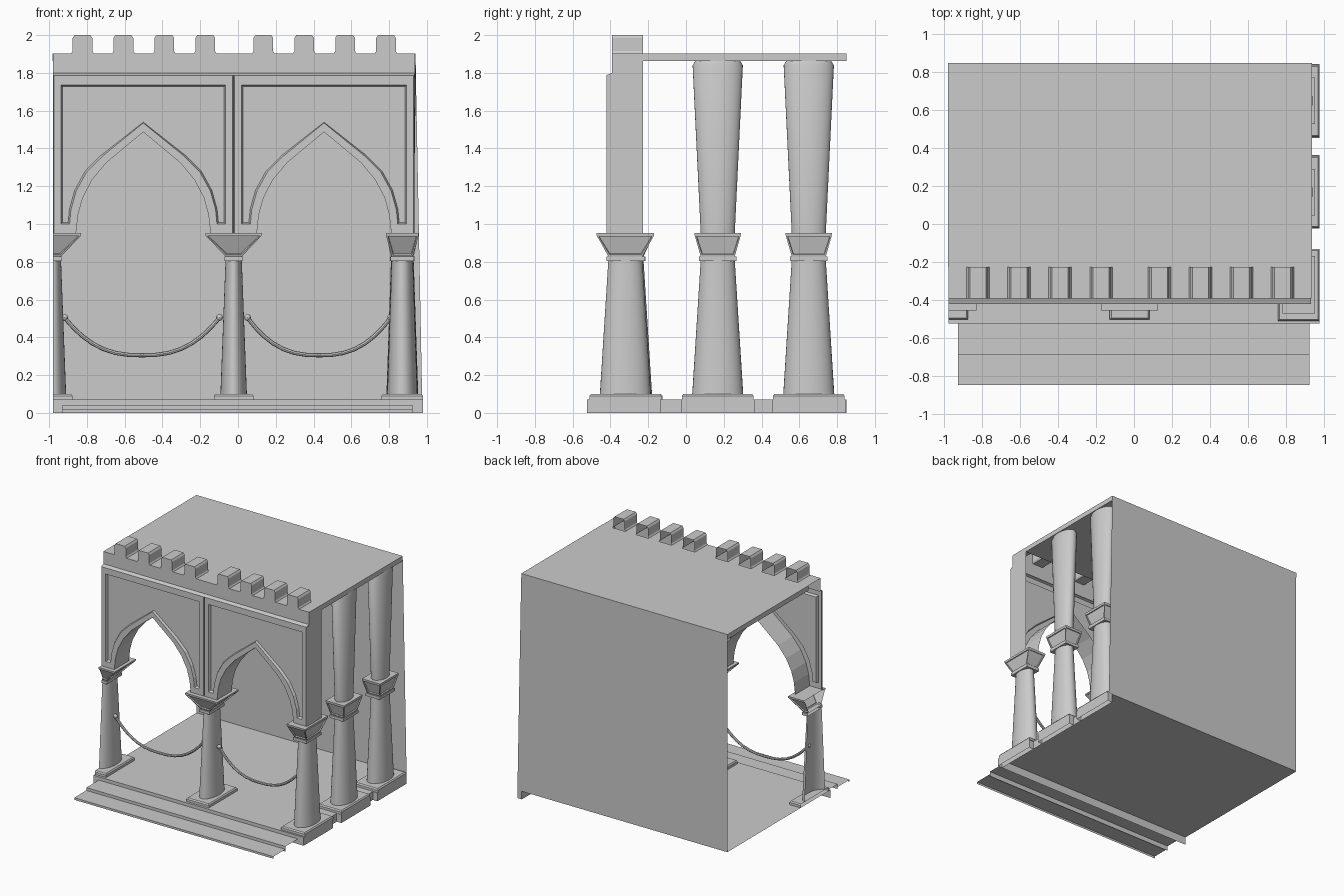
import bpy, bmesh, math
from mathutils import Vector

if "Cube" in bpy.data.objects:
    bpy.data.objects.remove(bpy.data.objects["Cube"])

X0, X1 = -0.98, 0.937          # left and right ends of the facade
PITCH = 0.957                  # width of one arch bay
YF, YB, YBAT = -0.422, -0.227, -0.392


def finish(name, bm, smooth=False):
    bmesh.ops.remove_doubles(bm, verts=bm.verts, dist=0.0004)
    me = bpy.data.meshes.new(name)
    bm.to_mesh(me)
    bm.free()
    ob = bpy.data.objects.new(name, me)
    bpy.context.collection.objects.link(ob)
    if smooth:
        bpy.ops.object.select_all(action='DESELECT')
        ob.select_set(True)
        bpy.context.view_layer.objects.active = ob
        bpy.ops.object.shade_smooth_by_angle(angle=math.radians(35))
    return ob


def face(bm, pts):
    return bm.faces.new([bm.verts.new(p) for p in pts])


def loft(bm, rings, bottom=True, top=True):
    vs = [[bm.verts.new(p) for p in r] for r in rings]
    n = len(vs[0])
    for a, b in zip(vs, vs[1:]):
        for i in range(n):
            j = (i + 1) % n
            bm.faces.new((a[i], a[j], b[j], b[i]))
    if bottom:
        bm.faces.new(vs[0][::-1])
    if top:
        bm.faces.new(vs[-1])


def rect(cx, cy, hx, hy, z):
    return [(cx - hx, cy - hy, z), (cx + hx, cy - hy, z),
            (cx + hx, cy + hy, z), (cx - hx, cy + hy, z)]


def oval(cx, cy, rx, ry, z, n=32):
    return [(cx + rx * math.cos(2 * math.pi * i / n),
             cy + ry * math.sin(2 * math.pi * i / n), z) for i in range(n)]


def column(name, cx, cy, base, foot, neck, cap, upper=None, clip=None):
    bm = bmesh.new()
    # chamfered slab
    loft(bm, [rect(cx, cy, *base, 0.07), rect(cx, cy, *base, 0.09),
              rect(cx, cy, base[0] - .008, base[1] - .008, 0.10)], bottom=False)
    # tapered oval shaft
    loft(bm, [oval(cx, cy, *foot, 0.10), oval(cx, cy, *neck, 0.81)], False, False)
    # collar and flared capital with sunk panels
    nx, ny = neck
    loft(bm, [rect(cx, cy, nx + .006, ny + .01, z) for z in (0.805, 0.828)])
    loft(bm, [rect(cx, cy, nx, ny, 0.828), rect(cx, cy, *cap, 0.94),
              rect(cx, cy, *cap, 0.952)])
    bm.normal_update()
    sides = [f for f in bm.faces if len(f.verts) == 4 and 0.87 < f.calc_center_median().z < 0.90]
    bmesh.ops.inset_individual(bm, faces=sides, thickness=0.012)
    bmesh.ops.inset_individual(bm, faces=sides, thickness=0.003, depth=-0.009)
    # flaring upper shaft
    if upper:
        ux, uy = upper
        loft(bm, [oval(cx, cy, nx, ny, 0.95), oval(cx, cy, ux, uy, 1.84),
                  oval(cx, cy, ux * .9, uy * .9, 1.862)], False)
    if clip is not None:
        bmesh.ops.bisect_plane(bm, geom=bm.verts[:] + bm.edges[:] + bm.faces[:],
                               plane_co=(clip, 0, 0), plane_no=(1, 0, 0), clear_inner=True)
    return finish(name, bm, True)


def tread(name, x0, x1, y0, y1, z):
    # thin shell: top and front riser only
    bm = bmesh.new()
    face(bm, [(x0, y0, z), (x1, y0, z), (x1, y1, z), (x0, y1, z)])
    face(bm, [(x0, y0, 0), (x1, y0, 0), (x1, y0, z), (x0, y0, z)])
    return bm if name is None else finish(name, bm)


# floor and front steps
bm = bmesh.new()
face(bm, [(X0, -.525, .07), (X1, -.525, .07), (X1, .85, .07), (X0, .85, .07)])
face(bm, [(X0, -.525, 0), (X1, -.525, 0), (X1, -.525, .07), (X0, -.525, .07)])
face(bm, [(X1, -.525, 0), (X1, .85, 0), (X1, .85, .07), (X1, -.525, .07)])
finish("floor", bm)
tread("upper_step", -0.93, 0.925, -0.69, -0.525, 0.042)
tread("lower_step", -0.93, 0.925, -0.85, -0.69, 0.018)
# plinths that bulge from the right edge of the floor
for i, y in enumerate((-0.33, 0.17, 0.65)):
    bm = bmesh.new()
    p = [(X1, y - .195), (.98, y - .195), (.98, y + .195), (X1, y + .195)]
    for a, b in zip(p, p[1:]):
        face(bm, [(*a, 0), (*b, 0), (*b, .07), (*a, .07)])
    face(bm, [(*a, .07) for a in p])
    finish(f"plinth_{i}", bm)

# roof and back wall
bm = bmesh.new()
cx, hx, cy, hy = (X0 + X1) / 2, (X1 - X0) / 2 + .002, (YB + .85) / 2, (.85 - YB) / 2
loft(bm, [rect(cx, cy, hx, hy, z) for z in (1.862, 1.903)])
finish("roof", bm)
bm = bmesh.new()
face(bm, [(0.975, 0.85, .07), (X0, 0.85, .07), (X0, 0.85, 1.87), (X1 + .003, 0.85, 1.87)])
finish("back_wall", bm)

# columns: left one is cut off by the bay edge
slim = ((.105, .19), (.07, .135), (.043, .09), (.15, .142))
wide = ((.11, .19), (.084, .135), (.06, .09))
column("left_column", X0, -0.315, *slim, clip=X0)
column("middle_column", X0 + PITCH, -0.315, *slim)
column("corner_column", 0.87, -0.321, (.11, .19), (.08, .135), (.056, .09), (.086, .152))
for i, y in enumerate((0.168, 0.65)):
    column(f"side_column_{i}", 0.87, y, *wide, (.085, .122), upper=(.072, .133))

# arch half outlines (offset from bay centre, height)
inner = [(.356, .95), (.345, 1.05), (.32, 1.14), (.27, 1.235), (.195, 1.325), (0, 1.487)]
outer = [(.39, 1.0), (.383, 1.075), (.355, 1.175), (.30, 1.275), (.215, 1.36), (0, 1.535)]
inner = [(-x, z) for x, z in inner] + inner[-2::-1]
outer = [(-x, z) for x, z in outer] + outer[-2::-1]


def bay(name, cx):
    bm = bmesh.new()
    w, f, top, ft, rec = PITCH / 2, .436, 1.787, 1.735, YF + .022

    def P(pts, y=YF):
        return face(bm, [(cx + x, y, z) for x, z in pts])

    # raised arch band and its underside
    for a, b, c, d in zip(inner, inner[1:], outer[1:], outer):
        P([a, b, c, d])
    for a, b in zip(inner, inner[1:]):
        face(bm, [(cx + a[0], YF, a[1]), (cx + a[0], YB, a[1]),
                  (cx + b[0], YB, b[1]), (cx + b[0], YF, b[1])])
    # raised rectangular frame with a thin groove at the bay seam
    e = w - .005
    P([(-e, ft), (e, ft), (e, top), (-e, top)])
    for s in (-1, 1):
        P([(s * e, 1.0), (s * f, 1.0), (s * f, ft), (s * e, ft)][::-s])
        P([(s * e, .95), (s * .356, .95), (s * .39, 1.0), (s * e, 1.0)][::-s])
        face(bm, [(cx + s * e, YF, .95), (cx + s * w, YF + .02, .95),
                  (cx + s * w, YF + .02, top), (cx + s * e, YF, top)][::s])
    # recessed spandrel panel with a sloping rim
    rim = [(-f, 1.0), (-f, ft), (f, ft), (f, 1.0)] + outer[::-1]
    g = .008
    sunk = [(-f + g, 1.0 + g), (-f + g, ft - g), (f - g, ft - g), (f - g, 1.0 + g)]
    sunk += [(x + math.copysign(g, x) * (x != 0), max(z + .5 * g, 1.0 + g))
             for x, z in outer[::-1]]
    P(sunk[::-1], rec)
    for a, b, c, d in zip(rim, rim[1:] + rim[:1], sunk[1:] + sunk[:1], sunk):
        face(bm, [(cx + a[0], YF, a[1]), (cx + b[0], YF, b[1]),
                  (cx + c[0], rec, c[1]), (cx + d[0], rec, d[1])])
    # sloped ledge above the frame
    face(bm, [(cx - w, YF, top), (cx + w, YF, top),
              (cx + w, YBAT, top + .012), (cx - w, YBAT, top + .012)])
    finish(name, bm)


bay("left_arch_bay", X0 + PITCH / 2)
bay("right_arch_bay", X0 + PITCH * 1.5)

# battlement: stepped outline, open at the back like the wall
line = [(X0, 1.903)]
for b in range(2):
    for i in range(4):
        c = -0.823 + b * PITCH + i * 0.2165
        half = [(-.06, 1.903), (-.052, 1.915), (-.052, 1.985), (-.042, 2.0)]
        line += [(c + x, z) for x, z in half] + [(c - x, z) for x, z in half[::-1]]
line.append((X1, 1.903))
bm = bmesh.new()
face(bm, [(x, YBAT, z) for x, z in [(X0, 1.787)] + line + [(X1, 1.787)]][::-1])
for a, b in zip(line, line[1:]):
    face(bm, [(a[0], YBAT, a[1]), (b[0], YBAT, b[1]), (b[0], YB, b[1]), (a[0], YB, a[1])])
finish("battlement", bm)

# right end of the front wall
bm = bmesh.new()
face(bm, [(X1, YF, .95), (X1, YB, .95), (X1, YB, 1.903), (X1, YBAT, 1.903),
          (X1, YBAT, 1.80), (X1, YF, 1.787)])
finish("wall_end", bm)

# hanging ropes with end knobs
for i, (xa, xb) in enumerate(((-0.918, -0.098), (0.05, 0.808))):
    n = 18
    bm = bmesh.new()
    c, h = (xa + xb) / 2, (xb - xa) / 2
    path = [Vector((c + h * u, -0.32, .505 - .2 * (1 - abs(u) ** 2.6)))
            for u in (math.sin(math.pi * (k / n - .5)) for k in range(n + 1))]
    rings = []
    for k, p in enumerate(path):
        t = (path[min(k + 1, n)] - path[max(k - 1, 0)]).normalized()
        side = Vector((0, 1, 0))
        up = t.cross(side)
        rings.append([p + .011 * (side * math.cos(a) + up * math.sin(a))
                      for a in (j * math.pi / 4 for j in range(8))])
    loft(bm, rings)
    for p in (path[0], path[-1]):
        r = bmesh.ops.create_uvsphere(bm, u_segments=8, v_segments=6, radius=.018)
        bmesh.ops.translate(bm, verts=r['verts'], vec=p)
    bmesh.ops.recalc_face_normals(bm, faces=bm.faces)
    finish(f"rope_{i}", bm, True)
